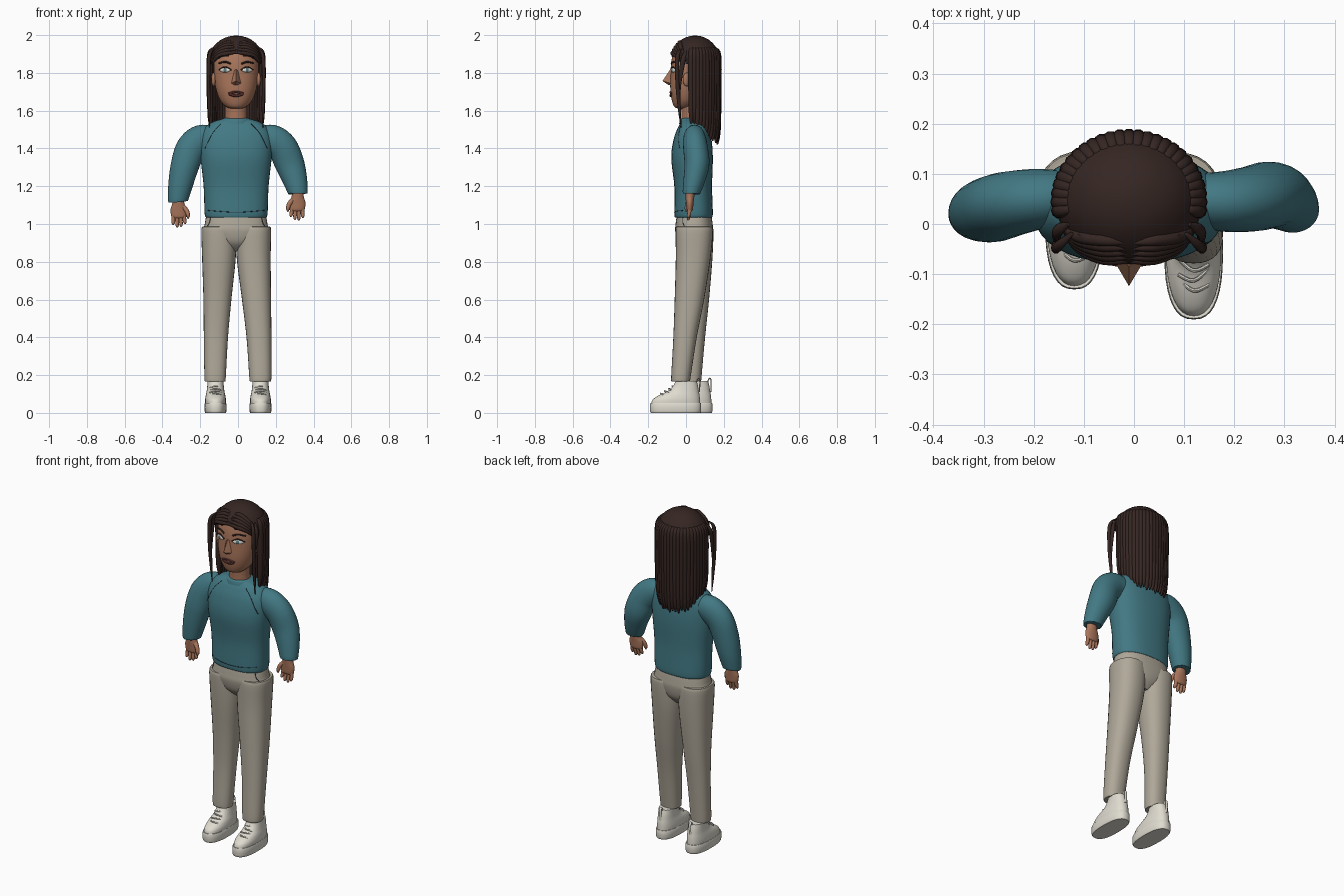
import bpy, bmesh, math
from math import sin, cos, pi, radians
from mathutils import Vector, Matrix
from mathutils.bvhtree import BVHTree

CX = -0.01  # body centre line


def mat(name, c):
    m = bpy.data.materials.new(name)
    m.diffuse_color = (*c, 1)
    return m


SKIN = mat("skin", (0.40, 0.18, 0.105))
SHIRT = mat("teal", (0.055, 0.19, 0.23))
PANTS = mat("khaki", (0.43, 0.39, 0.32))
SHOE = mat("off_white", (0.74, 0.71, 0.63))
HAIR = mat("dark_hair", (0.035, 0.019, 0.016))
WHITE = mat("eye_white", (0.75, 0.73, 0.68))
IRIS = mat("iris", (0.12, 0.22, 0.22))
LIP = mat("lip", (0.13, 0.04, 0.035))
DARK = mat("seam", (0.02, 0.04, 0.05))


def spline(pts, steps):
    out = []
    for i in range(len(pts) - 1):
        q = [pts[max(i - 1, 0)], pts[i], pts[i + 1], pts[min(i + 2, len(pts) - 1)]]
        for s in range(steps):
            t = s / steps
            out.append([0.5 * (2 * b + (c - a) * t + (2 * a - 5 * b + 4 * c - d) * t * t
                               + (3 * b - a - 3 * c + d) * t ** 3) for a, b, c, d in zip(*q)])
    return out + [list(pts[-1])]


def loft(bm, pts, n=28, e=2.0, steps=5, flat=False, ref=(0, 1, 0)):
    """Sweep a superellipse through points (x, y, z, ra, rb)."""
    path = spline(pts, steps)
    rings = []
    for i, p in enumerate(path):
        a, b = path[max(i - 1, 0)], path[min(i + 1, len(path) - 1)]
        t = Vector(b[:3]) - Vector(a[:3])
        side, up = Vector((1, 0, 0)), Vector((0, 1, 0))
        if not flat:
            side = Vector(ref).cross(t).normalized()
            up = t.cross(side).normalized()
        ring = []
        for k in range(n):
            c, s = cos(2 * pi * k / n), sin(2 * pi * k / n)
            u = math.copysign(abs(c) ** (2 / e), c) * p[3]
            v = math.copysign(abs(s) ** (2 / e), s) * p[4]
            ring.append(bm.verts.new(Vector(p[:3]) + side * u + up * v))
        rings.append(ring)
    for r, q in zip(rings, rings[1:]):
        for k in range(n):
            bm.faces.new((r[k], r[(k + 1) % n], q[(k + 1) % n], q[k]))
    bm.faces.new(rings[0][::-1])
    bm.faces.new(rings[-1])


def ball(bm, c, r, rot=0):
    m = Matrix.Translation(c) @ Matrix.Rotation(rot, 4, 'Z') @ Matrix.Diagonal((*r, 1))
    bmesh.ops.create_uvsphere(bm, u_segments=24, v_segments=16, radius=1, matrix=m)


def finish(name, bm, material, angle=45):
    bmesh.ops.recalc_face_normals(bm, faces=bm.faces)
    tree = BVHTree.FromBMesh(bm)
    me = bpy.data.meshes.new(name)
    bm.to_mesh(me)
    bm.free()
    me.materials.append(material)
    o = bpy.data.objects.new(name, me)
    bpy.context.collection.objects.link(o)
    bpy.ops.object.select_all(action='DESELECT')
    o.select_set(True)
    bpy.context.view_layer.objects.active = o
    bpy.ops.object.shade_smooth_by_angle(angle=radians(angle))
    return tree


def part(name, pts, material, **kw):
    bm = bmesh.new()
    loft(bm, pts, **kw)
    return finish(name, bm, material)


def front(tree, x, z):
    hit = tree.ray_cast(Vector((x, -1, z)), Vector((0, 1, 0)))[0]
    return hit if hit else Vector((x, -0.05, z))


def seam(bm, tree, pts, r):
    """Thin tube laid on the front of a surface."""
    path = spline(pts, 6)
    loft(bm, [(*front(tree, x, z), r, r) for x, z in path], n=6, steps=1, ref=(0.1, 1, 0.05))


# Sweater body, hem, collar and seams
torso = part("sweater_body", [(CX, .04, 1.035, .160, .098), (CX, .04, 1.06, .167, .102),
             (CX, .038, 1.2, .172, .100), (CX, .032, 1.35, .188, .110), (CX, .035, 1.45, .190, .100),
             (CX, .04, 1.51, .165, .083), (CX, .04, 1.54, .125, .066), (CX, .04, 1.556, .075, .055)],
             SHIRT, n=40, e=2.4, flat=True)
part("collar", [(CX, .035, 1.53, .088, .072), (CX, .035, 1.552, .080, .066), (CX, .035, 1.56, .066, .056)],
     SHIRT, flat=True)
bm = bmesh.new()
for s in (-1, 1):
    seam(bm, torso, [(CX + s * .08, 1.53), (CX + s * .125, 1.48), (CX + s * .165, 1.40)], .0018)
seam(bm, torso, [(CX - .15, 1.072), (CX, 1.062), (CX + .15, 1.072)], .0018)
finish("sweater_seams", bm, DARK)

# Sleeves
part("sleeve_a", [(-.12, .055, 1.45, .06, .05), (-.19, .05, 1.447, .079, .06), (-.248, .04, 1.40, .080, .065),
     (-.281, .03, 1.31, .075, .066), (-.304, .025, 1.21, .065, .060), (-.317, .02, 1.135, .054, .050),
     (-.318, .02, 1.12, .050, .046)], SHIRT)
part("sleeve_b", [(.10, .05, 1.45, .06, .05), (.175, .045, 1.447, .079, .06), (.235, .05, 1.405, .080, .065),
     (.273, .058, 1.32, .078, .066), (.300, .045, 1.24, .066, .058), (.316, .03, 1.175, .054, .048),
     (.318, .028, 1.16, .050, .044)], SHIRT)

# Hands
for name, s, y, dz in (("hand_a", -1, .015, 0), ("hand_b", 1, .02, .037)):
    bm = bmesh.new()
    X = lambda v: s * v
    loft(bm, [(X(.317), y, 1.15 + dz, .032, .027), (X(.316), y, 1.11 + dz, .032, .024),
              (X(.314), y, 1.075 + dz, .043, .020), (X(.313), y, 1.04 + dz, .040, .016),
              (X(.313), y, 1.03 + dz, .030, .009)], n=20, flat=True)
    for i, tip in enumerate((1.0, .985, .982, .995)):
        fx = .286 + i * .0185
        tx = .280 + i * .021
        loft(bm, [(X(fx), y, 1.05 + dz, .010, .011), (X((fx + tx) / 2), y - .003, 1.02 + dz, .010, .010),
                  (X(tx), y - .008, tip + .008 + dz, .008, .008), (X(tx), y - .009, tip + dz, .002, .002)],
             n=10, steps=3)
    loft(bm, [(X(.290), y - .004, 1.09 + dz, .014, .013), (X(.272), y - .012, 1.07 + dz, .012, .012),
              (X(.264), y - .018, 1.045 + dz, .010, .010), (X(.265), y - .019, 1.027 + dz, .002, .002)],
         n=10, steps=4)
    finish(name, bm, SKIN)

# Trousers
hips = part("trouser_waist", [(CX, .05, .855, .03, .045), (CX, .045, .90, .11, .085), (CX, .043, .96, .168, .100),
            (CX, .043, 1.0, .166, .098), (CX, .043, 1.045, .158, .092)], PANTS, n=36, e=2.4, flat=True)
part("trouser_leg_a", [(-.104, .046, .985, .080, .088), (-.102, .046, .968, .092, .099),
     (-.101, .048, .82, .089, .092), (-.109, .05, .6, .074, .072), (-.117, .045, .4, .064, .056),
     (-.121, .033, .20, .057, .050), (-.121, .032, .165, .054, .048)], PANTS, e=2.3, flat=True)
part("trouser_leg_b", [(.084, .044, .985, .080, .088), (.083, .044, .968, .092, .099),
     (.083, .038, .82, .090, .092), (.098, .018, .6, .077, .078), (.111, -.005, .4, .066, .062),
     (.118, -.026, .20, .059, .052), (.118, -.028, .165, .055, .049)], PANTS, e=2.3, flat=True)
bm = bmesh.new()
for s in (-1, 1):
    seam(bm, hips, [(CX + s * .135, 1.035), (CX + s * .142, 1.005), (CX + s * .158, .98)], .002)
finish("pocket_seams", bm, DARK)

# Shoes
for name, x, y in (("a", -.119, .005), ("b", .119, -.055)):
    part("shoe_sole_" + name, [(x, y, 0, .054, .131), (x, y, .01, .058, .135), (x, y, .048, .058, .135),
         (x, y, .052, .054, .131)], SHOE, e=2.5, n=36, steps=2, flat=True)
    part("shoe_upper_" + name, [(x, y, .045, .054, .130), (x, y + .004, .07, .055, .125),
         (x, y + .018, .092, .052, .109), (x, y + .04, .115, .047, .083), (x, y + .052, .14, .044, .067),
         (x, y + .056, .168, .042, .056)], SHOE, e=2.3, n=36, flat=True)
    bm = bmesh.new()
    for i in range(4):
        ly, lz, w = y - .078 + i * .02, .100 + i * .013, .030
        k = .006 * (-1) ** i
        loft(bm, [(x - w, ly + .018 + k, lz - .005, .004, .004), (x, ly, lz + .003, .004, .004),
                  (x + w, ly + .018 - k, lz - .005, .004, .004)], n=8, steps=4)
    loft(bm, [(x, y + .105, .15, .003, .008), (x, y + .118, .182, .003, .008), (x, y + .128, .17, .003, .008),
              (x, y + .126, .11, .003, .008)], n=8, steps=4, ref=(1, 0, 0))
    finish("shoe_laces_" + name, bm, SHOE)

# Neck, head, ears and nose
part("neck", [(CX, .035, 1.5, .066, .06), (CX, .03, 1.58, .058, .054), (CX, .025, 1.68, .06, .056)],
     SKIN, flat=True)
head = part("head", [(CX, -.015, 1.612, .03, .03), (CX, -.008, 1.622, .055, .055), (CX, .005, 1.655, .085, .080),
            (CX, .015, 1.71, .106, .098), (CX, .022, 1.78, .117, .104), (CX, .027, 1.86, .118, .105),
            (CX, .035, 1.92, .105, .095), (CX, .04, 1.965, .06, .06)], SKIN, n=36, e=2.1, flat=True)
bm = bmesh.new()
for s in (-1, 1):
    ball(bm, (CX + s * .119, .005, 1.765), (.012, .022, .036))
finish("ears", bm, SKIN)
bm = bmesh.new()
v = [bm.verts.new((CX + a, b, c)) for a, b, c in ((-.012, -.07, 1.825), (.012, -.07, 1.825), (0, -.086, 1.815),
     (0, -.124, 1.757), (-.033, -.068, 1.742), (.033, -.068, 1.742), (0, -.092, 1.735))]
for f in ((0, 2, 1), (0, 4, 3, 2), (1, 2, 3, 5), (3, 4, 6), (3, 6, 5)):
    bm.faces.new([v[i] for i in f])
finish("nose", bm, SKIN, 60)

# Eyes, lashes, brows and lips
whites, irises, lines, lips = (bmesh.new() for _ in range(4))
for s in (-1, 1):
    ex = CX + s * .058
    p = front(head, ex, 1.815)
    ball(whites, p + Vector((0, .003, 0)), (.030, .009, .013), s * .45)
    ball(irises, p + Vector((0, -.003, 0)), (.011, .005, .011), s * .45)
    seam(lines, head, [(ex - .033, 1.815), (ex, 1.831), (ex + .033, 1.815)], .004)
    seam(lines, head, [(ex - s * .03, 1.848), (ex, 1.858), (ex + s * .034, 1.85)], .005)
seam(lips, head, [(CX - .04, 1.69), (CX - .012, 1.698), (CX + .012, 1.698), (CX + .04, 1.69)], .006)
seam(lips, head, [(CX - .034, 1.688), (CX, 1.679), (CX + .034, 1.688)], .008)
finish("eye_whites", whites, WHITE)
finish("irises", irises, IRIS)
finish("lashes_and_brows", lines, HAIR)
finish("lips", lips, LIP)

# Hair cap with an arched front edge
bm = bmesh.new()
ball(bm, (CX, .048, 1.86), (.147, .133, .138))
bmesh.ops.subdivide_edges(bm, edges=bm.edges, cuts=1, use_grid_fill=True)
low = [q for q in bm.verts if q.co.z < (1.89 - 2.5 * (q.co.x - CX) ** 2 if q.co.y < .0 else 1.80)]
bmesh.ops.delete(bm, geom=low, context='VERTS')
finish("hair_cap", bm, HAIR)


def dome(az, el, k=1.0):
    return (CX + .147 * k * cos(el) * sin(az), .048 - .133 * k * cos(el) * cos(az), 1.86 + .138 * k * sin(el))


# Swept fringe
bm = bmesh.new()
for s in (-1, 1):
    for i in range(5):
        a0, e0 = .05 + .04 * i, .32 + .12 * i
        loft(bm, [(*dome(s * (a0 - .1), e0 + .04, .97), .004, .004), (*dome(s * (a0 + .3), e0, 1.0), .012, .012),
                  (*dome(s * (a0 + .7), e0 * .6, 1.0), .012, .012),
                  (*dome(s * (a0 + 1.0), e0 * .3 - .2, 1.0), .003, .003)],
             n=8, steps=5, ref=(0, .3, 1))
finish("fringe", bm, HAIR)

# Long back hair as vertical strands
bm = bmesh.new()
N = 27
for i in range(N):
    a = radians(-8 + 196 * i / (N - 1))
    x, y = .140 * cos(a), .128 * sin(a)
    end = 1.52 - .09 * max(sin(a), 0) ** .7 + .008 * sin(i * 2.3)
    P = lambda k, z, r: (CX + x * k, .045 + y * k, z, r, r)
    loft(bm, [P(.86, 1.935, .006), P(.96, 1.915, .014), P(1, 1.86, .0165), P(1, 1.7, .016),
              P(.98, end + .07, .014), P(.95, end, .004)], n=10, steps=3, flat=True)
finish("back_hair", bm, HAIR)

# Loose locks beside the face
bm = bmesh.new()
for s in (-1, 1):
    loft(bm, [(CX + s * .115, -.02, 1.93, .004, .004), (CX + s * .142, -.045, 1.89, .010, .011),
              (CX + s * .146, -.046, 1.75, .009, .011), (CX + s * .143, -.036, 1.62, .008, .009),
              (CX + s * .142, -.026, 1.51, .002, .002)], n=10, steps=5, flat=True)
    loft(bm, [(CX + s * .12, .0, 1.92, .004, .004), (CX + s * .143, -.015, 1.87, .010, .014),
              (CX + s * .143, -.035, 1.72, .006, .008), (CX + s * .148, -.032, 1.56, .002, .002)],
         n=10, steps=5, flat=True)
finish("side_locks", bm, HAIR)
